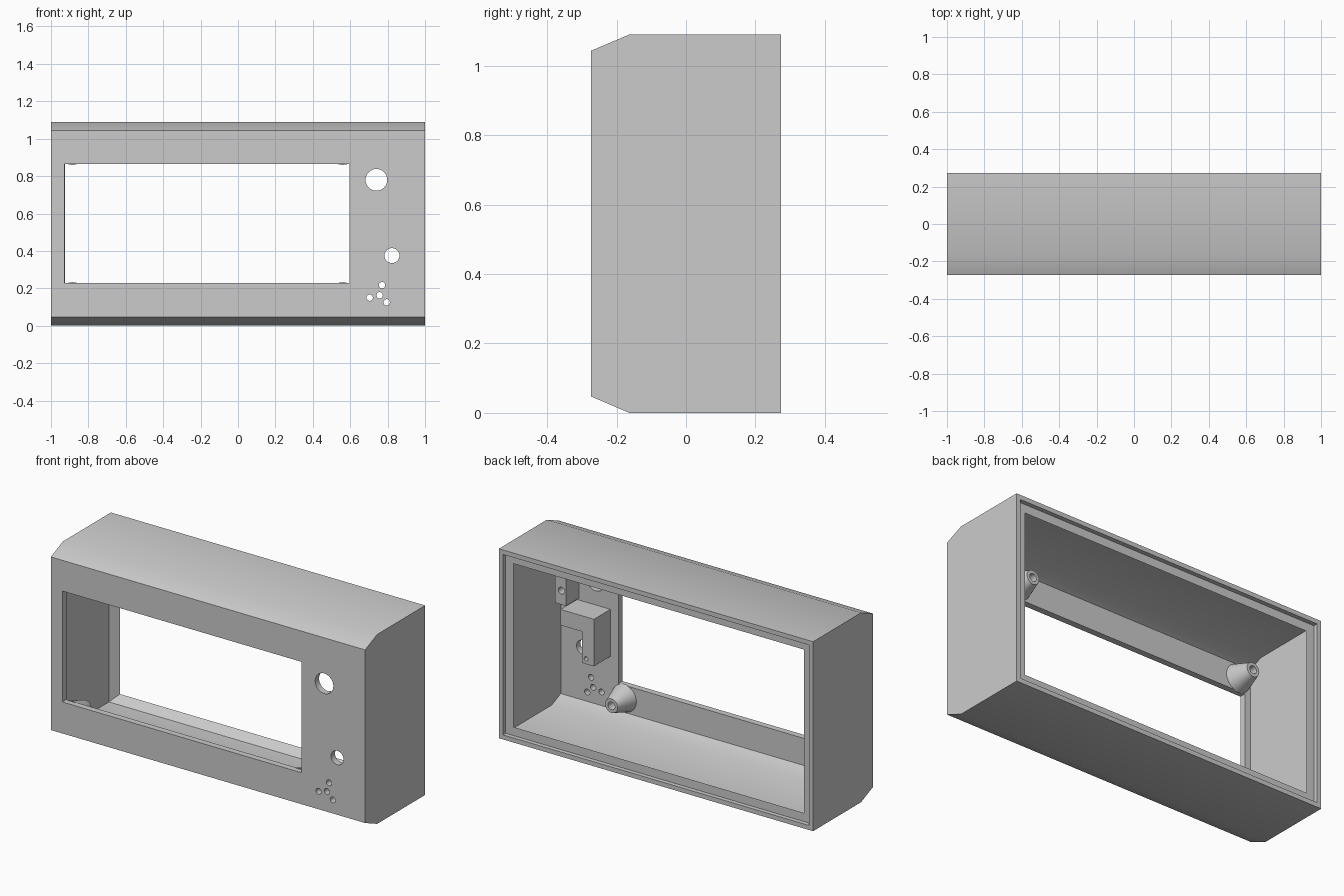
import bpy, bmesh, math
from mathutils import Matrix

if "Cube" in bpy.data.objects:
    bpy.data.objects.remove(bpy.data.objects["Cube"], do_unlink=True)

HEIGHT = 1.09
BACK = 0.273
INNER = -0.237          # inside surface of the front wall

gray = bpy.data.materials.new("plain_gray")
gray.use_nodes = True
gray.diffuse_color = (0.6, 0.6, 0.6, 1)
gray.node_tree.nodes["Principled BSDF"].inputs["Base Color"].default_value = (0.6, 0.6, 0.6, 1)


def finish(bm, name):
    bmesh.ops.recalc_face_normals(bm, faces=bm.faces)
    mesh = bpy.data.meshes.new(name)
    bm.to_mesh(mesh)
    bm.free()
    mesh.materials.append(gray)
    obj = bpy.data.objects.new(name, mesh)
    bpy.context.collection.objects.link(obj)
    return obj


def loft(name, rings):
    """Solid through rectangles given as (y, half width, inset from bottom and top)."""
    bm = bmesh.new()
    loops = []
    for y, hx, inset in rings:
        lo, hi = inset, HEIGHT - inset
        loops.append([bm.verts.new((x, y, z)) for x, z in
                      ((-hx, lo), (hx, lo), (hx, hi), (-hx, hi))])
    for a, b in zip(loops, loops[1:]):
        for i in range(4):
            j = (i + 1) % 4
            bm.faces.new((a[i], a[j], b[j], b[i]))
    bm.faces.new(loops[0])
    bm.faces.new(loops[-1])
    return finish(bm, name)


def prism(name, outline, y0, y1):
    """Outline in x and z, extruded along y."""
    bm = bmesh.new()
    face = bm.faces.new([bm.verts.new((x, y0, z)) for x, z in outline])
    side = bmesh.ops.extrude_face_region(bm, geom=[face])["geom"]
    bmesh.ops.translate(bm, vec=(0, y1 - y0, 0),
                        verts=[v for v in side if isinstance(v, bmesh.types.BMVert)])
    return finish(bm, name)


def rect(x0, x1, z0, z1):
    return [(x0, z0), (x1, z0), (x1, z1), (x0, z1)]


def cone(name, x, z, y0, y1, r0, r1):
    """Round part along y, radius r0 at y0 and r1 at y1."""
    bm = bmesh.new()
    place = Matrix.Translation((x, (y0 + y1) / 2, z)) @ Matrix.Rotation(-math.pi / 2, 4, "X")
    bmesh.ops.create_cone(bm, cap_ends=True, segments=32, radius1=r0, radius2=r1,
                          depth=y1 - y0, matrix=place)
    return finish(bm, name)


def cut(obj, cutter):
    bpy.context.view_layer.objects.active = obj
    mod = obj.modifiers.new("cut", "BOOLEAN")
    mod.operation = "DIFFERENCE"
    mod.solver = "EXACT"
    mod.object = cutter
    bpy.ops.object.modifier_apply(modifier=mod.name)
    bpy.data.objects.remove(cutter, do_unlink=True)


# Housing: bevelled box, hollow, with a sloped back flange and a recess for the lid
housing = loft("housing", [(-BACK, 1, 0.047), (-0.163, 1, 0), (BACK, 1, 0)])
cut(housing, loft("cavity", [(INNER, 0.963, 0.072), (-0.156, 0.963, 0.037),
                             (0.202, 0.963, 0.037), (0.248, 0.925, 0.075),
                             (0.26, 0.925, 0.075)]))
cut(housing, loft("lid_recess", [(0.248, 0.974, 0.026), (0.3, 0.974, 0.026)]))

# Display window and round front holes
cut(housing, prism("window", rect(-0.927, 0.595, 0.228, 0.866), -0.3, -0.2))
for x, z, r in [(0.74, 0.78, 0.058), (0.823, 0.375, 0.04), (0.77, 0.217, 0.017),
                (0.757, 0.163, 0.017), (0.704, 0.15, 0.017), (0.795, 0.125, 0.017)]:
    cut(housing, cone("hole", x, z, -0.3, -0.2, r, r))
parts = [housing]

# Tapered screw standoffs around the window
for side, x in (("left", 0.56), ("right", -0.885)):
    for level, z in (("lower", 0.153), ("upper", 0.94)):
        post = cone(f"{level}_{side}_standoff", x, z, INNER - 0.005, INNER + 0.115, 0.08, 0.04)
        cut(post, cone("screw_hole", x, z, INNER + 0.03, INNER + 0.2, 0.022, 0.022))
        parts.append(post)

# L-shaped bracket inside the front wall
bracket = prism("bracket", [(0.647, 0.37), (0.724, 0.37), (0.724, 0.55),
                            (0.859, 0.55), (0.859, 0.641), (0.647, 0.641)],
                INNER - 0.005, INNER + 0.15)
cut(bracket, cone("pin_hole", 0.697, 0.4, INNER + 0.06, INNER + 0.2, 0.012, 0.012))
parts.append(bracket)

# Upright mounting block beside the large hole
block = prism("mounting_block", rect(0.846, 0.917, 0.653, 0.907), INNER - 0.005, INNER + 0.12)
for z in (0.733, 0.827):
    cut(block, cone("screw_hole", 0.875, z, INNER + 0.04, INNER + 0.2, 0.02, 0.02))
parts.append(block)

# Smooth shading that keeps the hard edges
bpy.ops.object.select_all(action="DESELECT")
for part in parts:
    part.select_set(True)
bpy.context.view_layer.objects.active = housing
bpy.ops.object.shade_smooth_by_angle(angle=math.radians(30))
